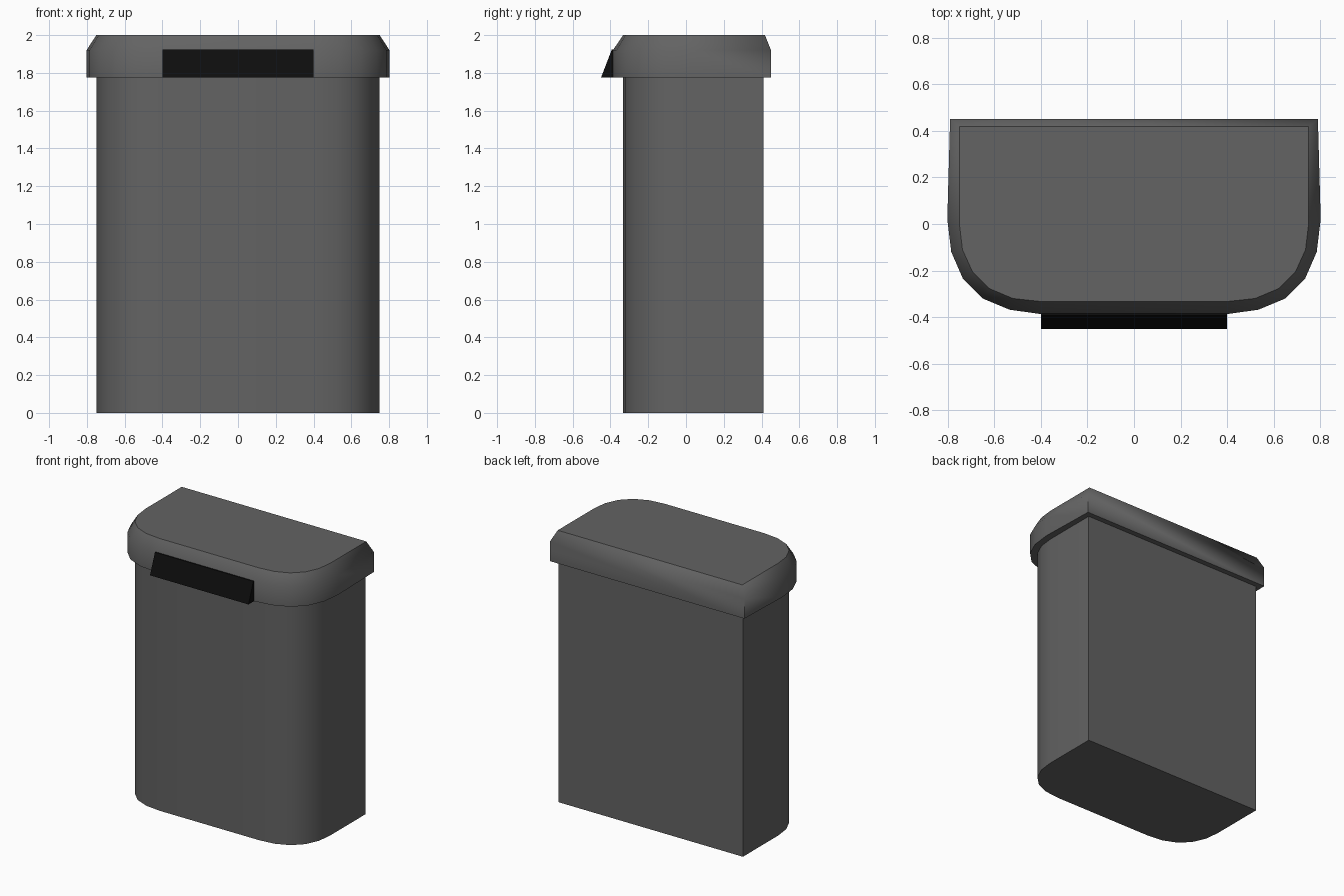
import bpy, bmesh

if "Cube" in bpy.data.objects:
    bpy.data.objects.remove(bpy.data.objects["Cube"])


def material(name, value):
    m = bpy.data.materials.new(name)
    m.diffuse_color = (value, value, value, 1)
    m.use_nodes = True
    m.node_tree.nodes["Principled BSDF"].inputs["Base Color"].default_value = m.diffuse_color
    return m


grey = material("dark grey plastic", 0.125)
black = material("black plastic", 0.004)


def outline(half):
    # mirror the right half, which runs from back corner to front
    return half + [(-x, y) for x, y in reversed(half)]


def loft(name, layers, mat, sharp):
    """Stack closed rings (points, z) into a capped solid; sharp(edge) keeps creases."""
    bm = bmesh.new()
    rings = [[bm.verts.new((x, y, z)) for x, y in pts] for pts, z in layers]
    n = len(rings[0])
    for a, b in zip(rings, rings[1:]):
        for i in range(n):
            j = (i + 1) % n
            bm.faces.new((a[i], a[j], b[j], b[i]))
    bm.faces.new(rings[0])
    bm.faces.new(rings[-1])
    bmesh.ops.recalc_face_normals(bm, faces=bm.faces[:])
    for f in bm.faces:
        f.smooth = True
    for e in bm.edges:
        e.smooth = not sharp(e)
    me = bpy.data.meshes.new(name)
    bm.to_mesh(me)
    bm.free()
    me.materials.append(mat)
    ob = bpy.data.objects.new(name, me)
    bpy.context.collection.objects.link(ob)
    return ob


inner = outline([(0.75, 0.41), (0.75, 0.0), (0.737, -0.11), (0.693, -0.207),
                 (0.62, -0.278), (0.52, -0.32), (0.40, -0.333)])
top = [(x, 0.418 if y > 0.4 else y) for x, y in inner]
outer = outline([(0.79, 0.45), (0.802, 0.02), (0.785, -0.12), (0.735, -0.235),
                 (0.65, -0.32), (0.535, -0.368), (0.40, -0.387)])

# bin body: rounded front, square back
loft("bin_body", [(inner, 0), (inner, 1.78)], grey,
     lambda e: e.calc_face_angle(0) > 0.7)


# lid: overhanging rim with a sloped shoulder, soft around the sides
def lid_sharp(e):
    zs = [v.co.z for v in e.verts]
    low_corner = min(zs) < 1.8 and e.calc_face_angle(0) > 0.9
    return low_corner or min(zs) > 1.99


loft("lid", [(outer, 1.775), (outer, 1.92), (top, 2.0)], grey, lid_sharp)

# front handle: wedge sloping outward toward its lower edge
base = [(0.4, -0.38), (0.4, -0.45), (-0.4, -0.45), (-0.4, -0.38)]
tip = [(0.4, -0.38), (0.4, -0.393), (-0.4, -0.393), (-0.4, -0.38)]
loft("handle", [(base, 1.775), (tip, 1.923)], black, lambda e: True)
